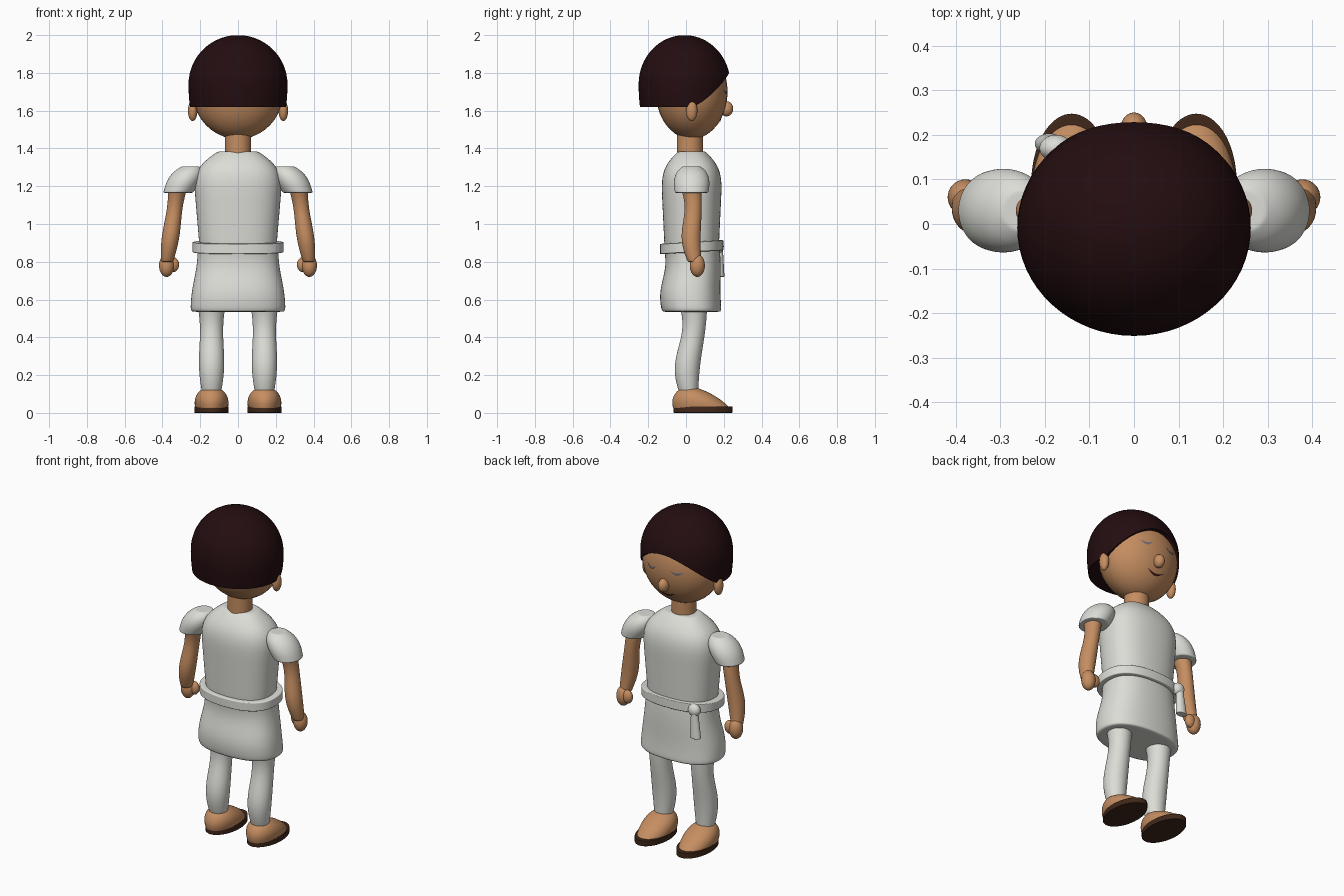
import bpy, bmesh
from math import sin, cos, pi, sqrt, radians
from mathutils import Vector

cube = bpy.data.objects.get("Cube")
if cube:
    bpy.data.objects.remove(cube, do_unlink=True)


def material(name, red, green, blue):
    mat = bpy.data.materials.new(name)
    mat.use_nodes = True
    colour = (red, green, blue, 1)
    mat.diffuse_color = colour
    mat.node_tree.nodes["Principled BSDF"].inputs["Base Color"].default_value = colour
    return mat


skin = material("skin", 0.56, 0.27, 0.12)
dark_hair = material("dark_hair", 0.017, 0.004, 0.005)
cloth = material("white_cloth", 0.72, 0.72, 0.68)
brown = material("brown_sole", 0.05, 0.02, 0.01)
lid = material("grey_lid", 0.16, 0.16, 0.18)
lip = material("dark_lip", 0.05, 0.01, 0.01)


def finish(name, bm, mat, mirror=False, rounded=False):
    """Turn a bmesh into a smooth object, optionally paired across x."""
    bmesh.ops.recalc_face_normals(bm, faces=bm.faces)
    mesh = bpy.data.meshes.new(name)
    bm.to_mesh(mesh)
    bm.free()
    mesh.materials.append(mat)
    part = bpy.data.objects.new(name, mesh)
    bpy.context.collection.objects.link(part)
    bpy.ops.object.select_all(action="DESELECT")
    part.select_set(True)
    bpy.context.view_layer.objects.active = part
    bpy.ops.object.shade_smooth_by_angle(angle=radians(180 if rounded else 40))
    if rounded:
        subdivision = part.modifiers.new("rounding", "SUBSURF")
        subdivision.levels = subdivision.render_levels = 2
    if mirror:
        part.modifiers.new("pair", "MIRROR")


def bridge(bm, rings):
    """Join closed rings of points into one capped skin."""
    rows = [[bm.verts.new(point) for point in ring] for ring in rings]
    for low, high in zip(rows, rows[1:]):
        for i in range(len(low)):
            bm.faces.new((low[i - 1], low[i], high[i], high[i - 1]))
    bm.faces.new(rows[0])
    bm.faces.new(rows[-1])


def power(value, exponent):
    return abs(value) ** exponent * (1 if value > 0 else -1)


def column(name, mat, bottom, top, start, end, swell=0, dome=0, square=2, tilt=0, mirror=False):
    """Rounded column between two points; start and end are half width and half depth.
    swell adds muscle low down, dome is the part of the height that closes over."""
    bottom, top, start, end = map(Vector, (bottom, top, start, end))
    steps, sides, rings = 8, 20, []

    def section(t, inset=1):
        centre, size = bottom.lerp(top, t), start.lerp(end, t)
        wave = swell * sin(2 * pi * t)
        size += Vector((wave, wave))
        centre.y -= wave * 1.5
        if dome:
            size *= sqrt(1 - (0.9 * max(0, t - 1 + dome) / dome) ** 2)
        ring = []
        for i in range(sides):
            angle = 2 * pi * i / sides
            x = size.x * inset * power(cos(angle), 2 / square)
            y = size.y * inset * power(sin(angle), 2 / square)
            ring.append(centre + Vector((x, y, tilt * y)))
        rings.append(ring)

    section(0, inset=0.9)
    for step in range(steps + 1):
        section(step / steps)
    section(1, inset=0.9)
    bm = bmesh.new()
    bridge(bm, rings)
    finish(name, bm, mat, mirror, rounded=True)


def ball(name, mat, centre, radii, mirror=False):
    bm = bmesh.new()
    bmesh.ops.create_uvsphere(bm, u_segments=32, v_segments=20, radius=1)
    bmesh.ops.scale(bm, vec=radii, verts=bm.verts)
    bmesh.ops.translate(bm, vec=centre, verts=bm.verts)
    finish(name, bm, mat, mirror)


# Head, nose, ears and neck
head_centre, head_size = Vector((0, 0.03, 1.7)), Vector((0.24, 0.19, 0.25))
ball("head", skin, head_centre, head_size)
ball("nose", skin, (0, 0.215, 1.61), (0.03, 0.035, 0.04))
ball("ears", skin, (0.24, 0.03, 1.6), (0.025, 0.03, 0.055), mirror=True)
column("neck", skin, (0, 0.02, 1.34), (0, 0.02, 1.5), (0.07, 0.07), (0.07, 0.07))


# Hair bowl whose rim rises into a fringe over the forehead
def hair_strand(angle, rows=16):
    width, depth, crown, widest, nape = 0.262, 0.243, 2, 1.74, 1.62
    forward = max(0, sin(angle) - 0.15)
    rim = nape + 0.23 * forward ** 1.5
    strand = []
    for row in range(1, rows + 1):
        z = crown - (crown - rim) * (1 - cos(row / rows * pi / 2))
        drop = (z - widest) / (crown - widest if z > widest else 0.5)
        reach = sqrt(1 - drop * drop)
        strand.append(Vector((width * reach * cos(angle), depth * reach * sin(angle) - 0.008, z)))
    # Tuck the rim in under the bowl
    strand.append(strand[-1] * Vector((0.5, 0.5, 1)).length_squared ** 0)
    strand[-1].xy = strand[-2].xy / 2
    return strand


bm = bmesh.new()
strands = 64
bridge(bm, list(zip(*(hair_strand(2 * pi * i / strands) for i in range(strands)))))
finish("hair", bm, dark_hair)


# Painted lines that hug the face and droop in the middle
def face_line(name, mat, left, right, height, droop, thickness, mirror=False):
    bm = bmesh.new()
    steps, edge = 12, None
    for step in range(steps + 1):
        arch = sin(pi * step / steps)
        x = left + (right - left) * step / steps
        pair = []
        for side in (-1, 1):
            z = height - droop * arch + side * thickness * (arch + 0.2)
            across, up = x / head_size.x, (z - head_centre.z) / head_size.z
            y = head_centre.y + head_size.y * sqrt(1 - across ** 2 - up ** 2)
            pair.append(bm.verts.new((x, y + 0.004, z)))
        if edge:
            bm.faces.new((*edge, *reversed(pair)))
        edge = pair
    finish(name, bm, mat, mirror)


face_line("closed_eyes", lid, 0.05, 0.12, height=1.71, droop=0.015, thickness=0.006, mirror=True)
face_line("mouth", lip, -0.055, 0.055, height=1.56, droop=0.02, thickness=0.005)

# Shirt, belt and skirt
column("shirt", cloth, (0, 0.03, 0.86), (0, 0.03, 1.385), (0.205, 0.145), (0.25, 0.17),
       dome=0.35, square=2.4)
column("belt", cloth, (0, 0.03, 0.85), (0, 0.03, 0.905), (0.245, 0.17), (0.245, 0.17),
       square=2.4, tilt=0.06)
column("skirt", cloth, (0, 0.03, 0.535), (0, 0.03, 0.88), (0.255, 0.16), (0.215, 0.15),
       swell=0.005, square=2.4)

# Belt knot with its hanging end
ball("belt_knot", cloth, (-0.175, 0.17, 0.88), (0.037, 0.03, 0.037))
column("belt_tail", cloth, (-0.19, 0.18, 0.72), (-0.18, 0.175, 0.88), (0.034, 0.024), (0.02, 0.02))

# Sleeves, arms and fists
column("sleeves", cloth, (0.317, 0.03, 1.165), (0.25, 0.03, 1.305), (0.08, 0.09), (0.11, 0.11),
       dome=0.8, mirror=True)
column("arms", skin, (0.376, 0.045, 0.8), (0.315, 0.02, 1.22), (0.033, 0.037), (0.056, 0.06),
       swell=0.008, mirror=True)
ball("fists", skin, (0.378, 0.06, 0.78), (0.04, 0.04, 0.06), mirror=True)
ball("thumbs", skin, (0.345, 0.07, 0.785), (0.033, 0.025, 0.04), mirror=True)

# Legs, shoes and soles
column("legs", cloth, (0.14, 0.015, 0.1), (0.14, 0.035, 0.6), (0.05, 0.05), (0.08, 0.08),
       swell=0.01, mirror=True)
column("shoes", skin, (0.14, 0.085, 0.02), (0.14, 0.02, 0.13), (0.088, 0.155), (0.1, 0.11),
       dome=0.8, mirror=True)
column("soles", brown, (0.14, 0.09, 0), (0.14, 0.09, 0.035), (0.092, 0.16), (0.092, 0.16),
       mirror=True)
